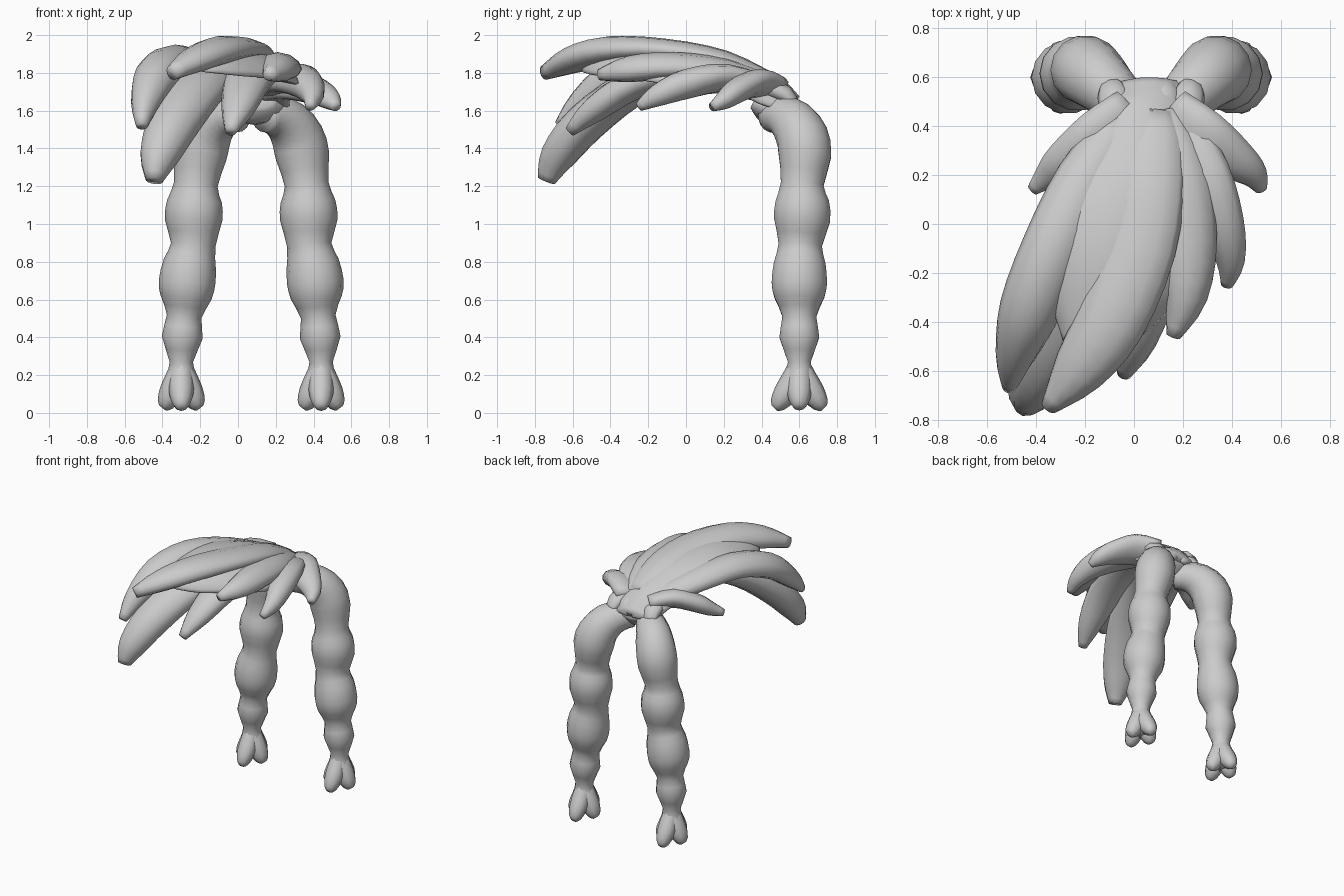
import bpy, bmesh, math
from mathutils import Vector

hair = bpy.data.materials.new("hair_grey")
hair.diffuse_color = (0.6, 0.6, 0.6, 1)


def smooth_path(pts, steps):
    """Catmull-Rom through control rows of any length."""
    out, n = [], len(pts)
    for i in range(n - 1):
        a, b, c, d = (pts[max(i - 1, 0)], pts[i], pts[i + 1], pts[min(i + 2, n - 1)])
        for k in range(steps):
            t = k / steps
            out.append([0.5 * (2 * q + (r - p) * t + (2 * p - 5 * q + 4 * r - s) * t * t
                               + (3 * q - p - 3 * r + s) * t ** 3)
                        for p, q, r, s in zip(a, b, c, d)])
    out.append(list(pts[-1]))
    return out


def loft(name, rows, steps=3, sides=12, bow=0.0, roll=0.0, ref=(0, 0, 1)):
    """Tapered strand; each row is x, y, z, half width, half thickness."""
    rows = smooth_path(rows, steps)
    bm = bmesh.new()
    rings = []
    for i, (x, y, z, w, h) in enumerate(rows):
        tan = (Vector(rows[min(i + 1, len(rows) - 1)][:3])
               - Vector(rows[max(i - 1, 0)][:3])).normalized()
        side = tan.cross(Vector(ref)).normalized()
        up = side.cross(tan)
        side, up = (side * math.cos(roll) + up * math.sin(roll),
                    up * math.cos(roll) - side * math.sin(roll))
        ring = []
        for k in range(sides):
            a = 2 * math.pi * k / sides
            c, s = math.cos(a), math.sin(a)
            ring.append(bm.verts.new(Vector((x, y, z)) + side * w * c
                                     + up * (h * s - bow * w * c * c)))
        rings.append(ring)
    for r0, r1 in zip(rings, rings[1:]):
        for k in range(sides):
            j = (k + 1) % sides
            bm.faces.new((r0[k], r0[j], r1[j], r1[k]))
    bm.faces.new(rings[0])
    bm.faces.new(rings[-1])
    bmesh.ops.recalc_face_normals(bm, faces=bm.faces)
    for f in bm.faces:
        f.smooth = True
    me = bpy.data.meshes.new(name)
    bm.to_mesh(me)
    bm.free()
    me.materials.append(hair)
    ob = bpy.data.objects.new(name, me)
    bpy.context.collection.objects.link(ob)
    return ob


# Arched crown sheet that all the fringe locks grow from
loft("crown", [(.075, .585, 1.65, .17, .03), (.075, .5, 1.70, .21, .06),
               (.06, .4, 1.76, .24, .065), (.04, .2, 1.84, .32, .065),
               (-.01, 0, 1.89, .36, .06), (-.08, -.2, 1.90, .31, .06),
               (-.16, -.4, 1.87, .20, .05), (-.22, -.52, 1.84, .08, .03)],
     sides=20, bow=.3, roll=.1)
# Gathered hair under the crown, between the braid roots
loft("nape", [(.09, .36, 1.65, .10, .04), (.09, .43, 1.62, .16, .09),
              (.08, .50, 1.63, .17, .09), (.075, .56, 1.65, .13, .04)])

# Fringe locks sweeping forward and to the left
loft("top_lock", [(.07, .45, 1.75, .12, .05), (.05, .2, 1.86, .16, .06),
                  (.01, -.1, 1.92, .16, .06), (-.10, -.4, 1.92, .145, .075),
                  (-.23, -.6, 1.87, .11, .07), (-.35, -.75, 1.80, .035, .04)],
     bow=.08, roll=-.1)
loft("long_left_lock", [(0, .35, 1.77, .12, .05), (-.13, 0, 1.82, .17, .08),
                        (-.24, -.3, 1.71, .17, .10), (-.35, -.54, 1.53, .145, .11),
                        (-.42, -.68, 1.36, .105, .095), (-.445, -.74, 1.23, .045, .05)],
     bow=.1, roll=.1)
loft("outer_left_lock", [(-.03, .42, 1.75, .10, .05), (-.19, .18, 1.83, .13, .07),
                         (-.33, -.1, 1.87, .13, .08), (-.43, -.36, 1.80, .125, .09),
                         (-.49, -.55, 1.65, .08, .07), (-.51, -.67, 1.52, .03, .03)], bow=.15)
loft("middle_lock", [(.10, .4, 1.75, .10, .05), (.10, .05, 1.81, .14, .07),
                     (.05, -.25, 1.75, .13, .08), (0, -.48, 1.61, .09, .07),
                     (-.04, -.615, 1.49, .03, .03)])
loft("upper_right_lock", [(.11, .45, 1.74, .10, .05), (.17, .2, 1.82, .14, .06),
                          (.21, -.08, 1.84, .13, .07), (.21, -.3, 1.82, .09, .07),
                          (.16, -.46, 1.79, .03, .03)], bow=.15)
loft("lower_right_lock", [(.16, .45, 1.71, .10, .05), (.27, .2, 1.77, .13, .07),
                          (.36, 0, 1.74, .095, .08), (.395, -.15, 1.68, .06, .06),
                          (.38, -.25, 1.62, .025, .025)], roll=-.3)

# Braids, temple locks and nape tufts, mirrored about the parting
PARTING = .07
PROFILE = [(.06, .44, 1.57, .085), (.12, .50, 1.575, .105), (.19, .565, 1.54, .125),
           (.245, .615, 1.46, .14), (.272, .63, 1.36, .142), (.293, .615, 1.21, .116),
           (.30, .615, 1.12, .145), (.305, .615, 1.02, .152), (.307, .605, .89, .118),
           (.325, .602, .79, .14), (.34, .60, .69, .15), (.345, .60, .61, .135),
           (.355, .60, .51, .092), (.365, .60, .40, .108), (.37, .60, .27, .062),
           (.37, .60, .18, .08), (.37, .60, .06, .06)]
for s, word in ((-1, "left"), (1, "right")):
    def mx(d):
        return PARTING + s * d

    reach = .45 if s > 0 else .485
    loft(word + "_temple_lock", [(mx(.08), .46, 1.71, .11, .06), (mx(.21), .35, 1.74, .13, .07),
                                 (mx(.35), .26, 1.70, .09, .065),
                                 (mx(.42), .20, 1.655, .06, .05),
                                 (mx(reach), .14, 1.62, .025, .025)], roll=-.4 * s)
    for i, d in enumerate((.055, .155)):
        loft(f"{word}_nape_tuft_{i}", [(mx(d * .9), .42, 1.73, .07, .05),
                                       (mx(d), .53, 1.685, .065, .045),
                                       (mx(d * 1.1), .58, 1.63, .04, .02)], steps=2, sides=8)
    loft(word + "_braid", [(mx(d), y, z, r, r) for d, y, z, r in PROFILE],
         steps=2, sides=14, ref=(0, 1, 0))
    # Splayed braid end
    for i in range(4):
        a = i * math.pi / 2
        dx, dy = math.cos(a), math.sin(a)
        long = .09 if i % 2 == 0 else .12
        loft(f"{word}_braid_end_{i}",
             [(mx(.37) + dx * o * long, .6 + dy * o * long, z, r, r) for o, z, r in
              ((0, .27, .05), (.2, .19, .065), (.6, .105, .065), (.95, .045, .045),
               (1.1, .025, .02))],
             steps=2, sides=8, ref=(dy, -dx, 0))
